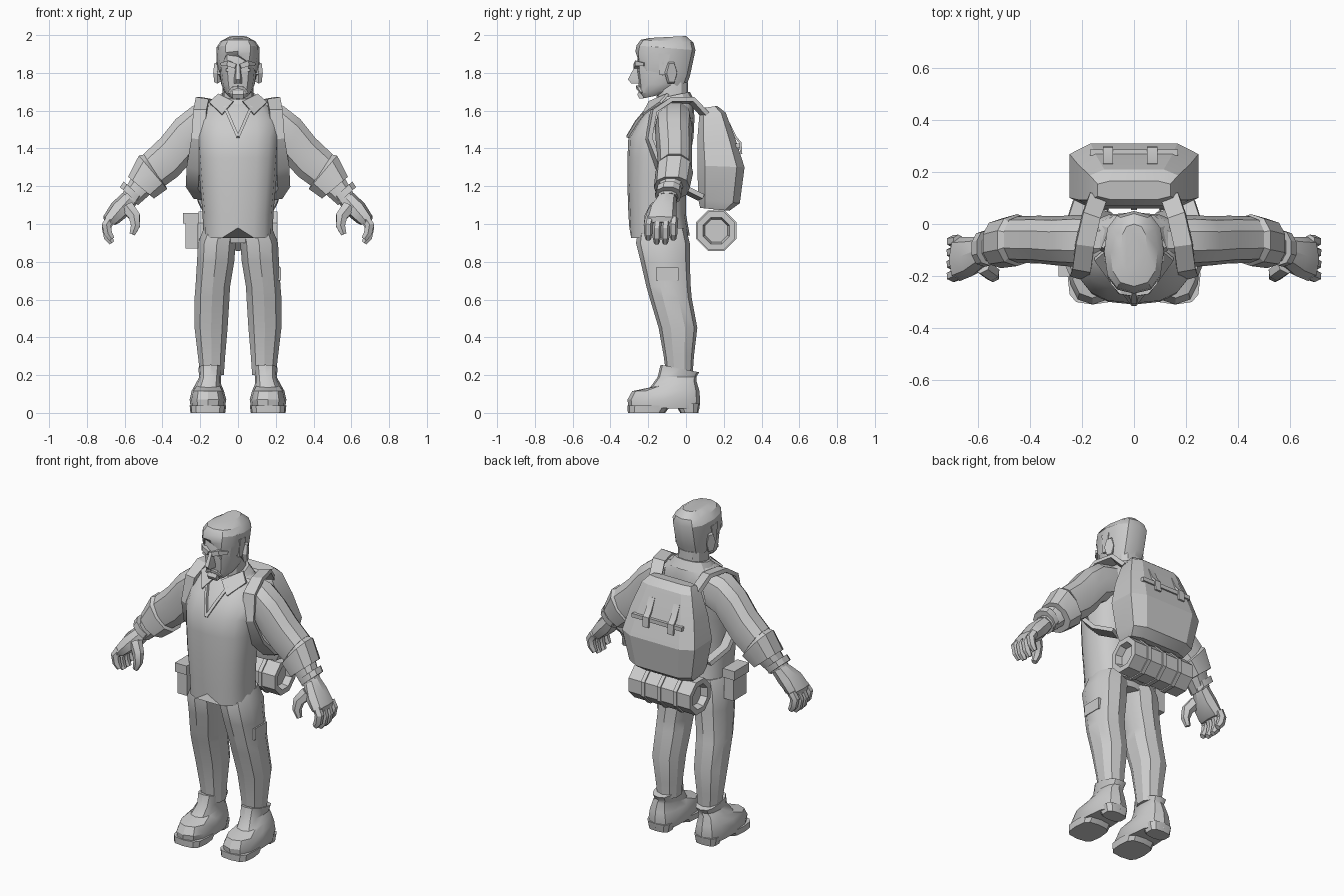
import bpy, bmesh, math
from mathutils import Vector as V

grey = bpy.data.materials.new("plain grey")
grey.diffuse_color = (0.6, 0.6, 0.6, 1)


def loft(name, rings, mirror=False, angle=30):
    """Skin a list of equal-length point rings and cap both ends."""
    bm = bmesh.new()
    vs = [[bm.verts.new(p) for p in r] for r in rings]
    n = len(vs[0])
    for a, b in zip(vs, vs[1:]):
        for i in range(n):
            j = (i + 1) % n
            bm.faces.new((a[i], a[j], b[j], b[i]))
    bm.faces.new(vs[0])
    bm.faces.new(vs[-1])
    bmesh.ops.recalc_face_normals(bm, faces=bm.faces)
    me = bpy.data.meshes.new(name)
    bm.to_mesh(me)
    bm.free()
    me.materials.append(grey)
    ob = bpy.data.objects.new(name, me)
    bpy.context.collection.objects.link(ob)
    bpy.ops.object.select_all(action='DESELECT')
    ob.select_set(True)
    bpy.context.view_layer.objects.active = ob
    bpy.ops.object.shade_smooth_by_angle(angle=math.radians(angle))
    if mirror:
        ob.modifiers.new("mirror", 'MIRROR')
    return ob


def unit(n, e=1.0, turn=0.0):
    """Unit superellipse with n points; the first faces the front when turn is 0."""
    f = lambda t: math.copysign(abs(t) ** e, t) if abs(t) > 1e-6 else 0.0
    pts = [(f(math.cos(a)), f(math.sin(a))) for a in
           (math.radians(-90 + turn) + math.tau * i / n for i in range(n))]
    m = max(p[0] for p in pts)
    k = max(p[1] for p in pts)
    return [(p[0] / m, p[1] / k) for p in pts]


def stack(spec, n=12, e=0.8, turn=0.0):
    """Rings from (z_front, z_back, x0, x1, y_front, y_back)."""
    out = []
    for zf, zb, x0, x1, yf, yb in spec:
        out.append([V(((x0 + x1) / 2 + (x1 - x0) / 2 * u, (yf + yb) / 2 + (yb - yf) / 2 * w,
                       zf + (zb - zf) * (w + 1) / 2)) for u, w in unit(n, e, turn)])
    return out


def centred(spec):
    return [(zf, zb, -h, h, yf, yb) for zf, zb, h, yf, yb in spec]


def limb(spec, n=10, e=0.85):
    """Rings from (upper x, upper z, lower x, lower z, y centre, y radius)."""
    out = []
    for ax, az, bx, bz, yc, ry in spec:
        a, b = V((ax, yc, az)), V((bx, yc, bz))
        out.append([(a + b) / 2 + (a - b) / 2 * u + V((0, ry * w, 0)) for u, w in unit(n, e)])
    return out


def tube(name, pts, radii, n=6, a=1.0, b=1.0, hint=(0, 1, 0), mirror=False):
    """Sweep a section (a along the hint, b across it) through points."""
    pts = [V(p) for p in pts]
    rings = []
    for i, p in enumerate(pts):
        t = (pts[min(i + 1, len(pts) - 1)] - pts[max(i - 1, 0)]).normalized()
        u = V(hint)
        u = (u - t * u.dot(t)).normalized()
        w = t.cross(u)
        rings.append([p + radii[i] * (u * a * q + w * b * s) for q, s in unit(n, 1, 180 / n)])
    return loft(name, rings, mirror)


def slab(name, pts, off, mirror=False):
    return loft(name, [[V(p) for p in pts], [V(p) + V(off) for p in pts]], mirror)


def box(name, c, s, mirror=False):
    x, y, z = (k / 2 for k in s)
    quad = [V(c) + V((i * x, j * y, -z)) for i, j in ((-1, -1), (1, -1), (1, 1), (-1, 1))]
    return slab(name, quad, (0, 0, s[2]), mirror)


# Shirt, with a small notch at the front hem
shirt = stack(centred([
    (.925, .94, .185, -.30, .02), (1.05, 1.05, .187, -.305, .0), (1.2, 1.2, .2, -.31, .0),
    (1.35, 1.35, .213, -.31, .02), (1.46, 1.46, .22, -.305, .04), (1.55, 1.56, .215, -.25, .045),
    (1.62, 1.635, .165, -.195, .04), (1.655, 1.68, .1, -.155, .025)]), 16, .8)
shirt[0][0].z += .055
loft("shirt", shirt)
for s in (1,):
    tube("neckline_trim", [(0, -.309, 1.46), (.035, -.262, 1.54), (.07, -.195, 1.62)],
         [.008] * 3, 4, mirror=True)

# Collar and neck
loft("collar", stack(centred([(1.615, 1.65, .14, -.19, .045), (1.66, 1.70, .1, -.165, .02)])))
slab("collar_flap", [(.025, -.185, 1.645), (.085, -.222, 1.575), (.152, -.13, 1.64),
                     (.105, -.09, 1.685)], (0, -.012, .006), True)
loft("neck", stack(centred([(1.6, 1.62, .085, -.16, .01), (1.75, 1.75, .08, -.15, .01)])))

# Head and hair
loft("head", stack(centred([
    (1.665, 1.69, .05, -.225, -.11), (1.69, 1.71, .074, -.246, -.06), (1.74, 1.74, .088, -.252, -.02),
    (1.80, 1.80, .096, -.26, .01), (1.85, 1.85, .1, -.262, .03), (1.92, 1.92, .1, -.245, .03)])))
hair = stack(centred([
    (1.895, 1.70, .1, -.262, -.01), (1.915, 1.78, .113, -.268, .02), (1.945, 1.92, .115, -.262, .05),
    (1.975, 1.96, .092, -.24, .04), (1.985, 1.995, .05, -.19, .0)]), 12, .8)
for i, dz in ((1, -.03), (11, .025), (2, -.04), (10, -.03)):
    hair[0][i].z += dz
loft("hair", hair)
tube("ear", [(.095, -.075, 1.80), (.108, -.08, 1.80), (.12, -.075, 1.80)], [.04, .052, .045], 6,
     .65, 1.1, mirror=True)
tube("sideburn", [(.1, -.115, 1.9), (.1, -.125, 1.79)], [.03, .018], 4, 1, .5, mirror=True)

# Face details
nose = [[(-.012, -.25, 1.84), (.012, -.25, 1.84), (.009, -.268, 1.84), (-.009, -.268, 1.84)],
        [(-.022, -.25, 1.765), (.022, -.25, 1.765), (.012, -.308, 1.765), (-.012, -.308, 1.765)],
        [(-.02, -.25, 1.745), (.02, -.25, 1.745), (.01, -.29, 1.745), (-.01, -.29, 1.745)]]
loft("nose", nose)
tube("brow", [(.012, -.264, 1.835), (.05, -.258, 1.85), (.085, -.22, 1.845)], [.013, .014, .009], 4,
     mirror=True)
box("eye", (.045, -.25, 1.815), (.036, .009, .014), True)
tube("mouth", [(0, -.256, 1.725), (.03, -.25, 1.718), (.05, -.235, 1.695)], [.008, .008, .005], 4,
     mirror=True)
tube("chin", [(-.03, -.238, 1.685), (.03, -.238, 1.685)], [.02, .02], 6)

# Trousers and boots
loft("hips", stack(centred([(.9, .9, .12, -.24, .0), (1.0, 1.0, .17, -.26, .0)])))
loft("trouser_leg", stack([
    (.98, .98, .0, .18, -.25, .0), (.9, .9, .012, .212, -.265, .02), (.8, .8, .02, .217, -.24, .02),
    (.67, .67, .042, .225, -.21, .025), (.61, .61, .045, .23, -.193, .03),
    (.45, .45, .055, .23, -.145, .06), (.3, .3, .068, .212, -.118, .042),
    (.2, .2, .075, .2, -.105, .035)], 10, .85), True)
box("thigh_pocket", (.217, -.1, .735), (.02, .12, .07))
loft("boot", stack([
    (.03, .02, .07, .25, -.305, .07), (.07, .07, .062, .256, -.31, .075),
    (.115, .12, .075, .245, -.285, .07), (.135, .17, .09, .225, -.19, .055),
    (.19, .19, .09, .205, -.15, .055), (.255, .215, .082, .21, -.135, .07)], 12, .75), True)
loft("front_sole", stack([(0, 0, .068, .252, -.308, -.11),
                          (.04, .04, .062, .256, -.31, -.08)], 12, .6), True)
loft("heel", stack([(0, 0, .095, .225, -.03, .065),
                    (.05, .05, .085, .235, -.06, .075)], 10, .65), True)

# Arms: sleeve, rolled cuff, forearm, wristband and hand
loft("sleeve", limb([
    (.13, 1.65, .15, 1.42, -.06, .09), (.24, 1.625, .21, 1.39, -.065, .1),
    (.33, 1.555, .255, 1.32, -.065, .095), (.41, 1.455, .32, 1.25, -.06, .092),
    (.5, 1.37, .39, 1.2, -.06, .09)]), True)
loft("rolled_cuff", limb([
    (.485, 1.37, .40, 1.235, -.06, .07), (.525, 1.362, .375, 1.185, -.062, .1),
    (.582, 1.25, .445, 1.135, -.075, .095), (.56, 1.235, .47, 1.155, -.075, .06)]), True)
loft("forearm", limb([(.55, 1.27, .45, 1.17, -.075, .07), (.61, 1.165, .53, 1.1, -.1, .055)]), True)
loft("wristband", limb([(.605, 1.225, .505, 1.135, -.09, .07),
                        (.625, 1.195, .525, 1.105, -.095, .07)]), True)
loft("palm", limb([
    (.605, 1.17, .535, 1.11, -.1, .05), (.67, 1.11, .575, 1.05, -.125, .075),
    (.713, 1.04, .63, 1.005, -.135, .085), (.708, 1.01, .65, .995, -.135, .08)], 8), True)
for i, (y, dz) in enumerate(((-.2, .02), (-.155, 0), (-.11, 0), (-.067, .02))):
    tube(f"finger_{i + 1}", [(.675, y * .95, 1.03), (.697, y, .975 + dz), (.688, y, .93 + dz),
                             (.668, y, .9 + dz)], [.023, .024, .022, .015], 6, mirror=True)
tube("thumb", [(.585, -.16, 1.09), (.548, -.19, 1.04), (.543, -.2, .99), (.56, -.2, .945)],
     [.034, .03, .024, .015], 6, mirror=True)

# Backpack with buckled lid and shoulder straps
loft("backpack", stack(centred([
    (1.085, 1.07, .19, .075, .23), (1.13, 1.11, .212, .065, .285), (1.31, 1.3, .248, .06, .31),
    (1.45, 1.45, .215, .06, .262), (1.57, 1.59, .17, .07, .21), (1.615, 1.625, .14, .095, .165)]),
    8, .45, 22.5), angle=20)
tube("lid_edge", [(-.17, .275, 1.415), (.17, .275, 1.415)], [.012, .012], 4)
for s, x in (("left", -.1), ("right", .07)):
    tube(f"{s}_buckle_strap", [(x, .228, 1.53), (x, .262, 1.46), (x, .288, 1.43), (x, .292, 1.37)],
         [.02] * 4, 4, 1, .3, (1, 0, 0))
tube("shoulder_strap", [(.14, .1, 1.58), (.165, .03, 1.655), (.19, -.08, 1.655), (.2, -.17, 1.6),
                        (.21, -.2, 1.45), (.235, -.14, 1.3), (.24, -.04, 1.2), (.2, .08, 1.14)],
     [.035] * 8, 4, 1, .35, (1, .3, .2), True)

# Bedroll with hollow ends, bands and hangers
def disc(x, r):
    return [V((x, .16 + r * u, .965 + r * w)) for u, w in unit(8, 1, 22.5)]


loft("bedroll", [disc(x, r) for x, r in ((-.17, .06), (-.21, .07), (-.21, .1), (.21, .1),
                                         (.21, .07), (.17, .06))])
for i, x in enumerate((-.11, .0, .11)):
    loft(f"bedroll_band_{i + 1}", [disc(x - .012, .107), disc(x + .012, .107)])
tube("bedroll_hanger", [(.11, .16, 1.05), (.11, .16, 1.1)], [.015] * 2, 4, mirror=True)

# Hip pouch with flap
box("hip_pouch", (-.245, -.13, .95), (.065, .13, .16))
box("pouch_flap", (-.25, -.13, 1.03), (.08, .145, .055))
